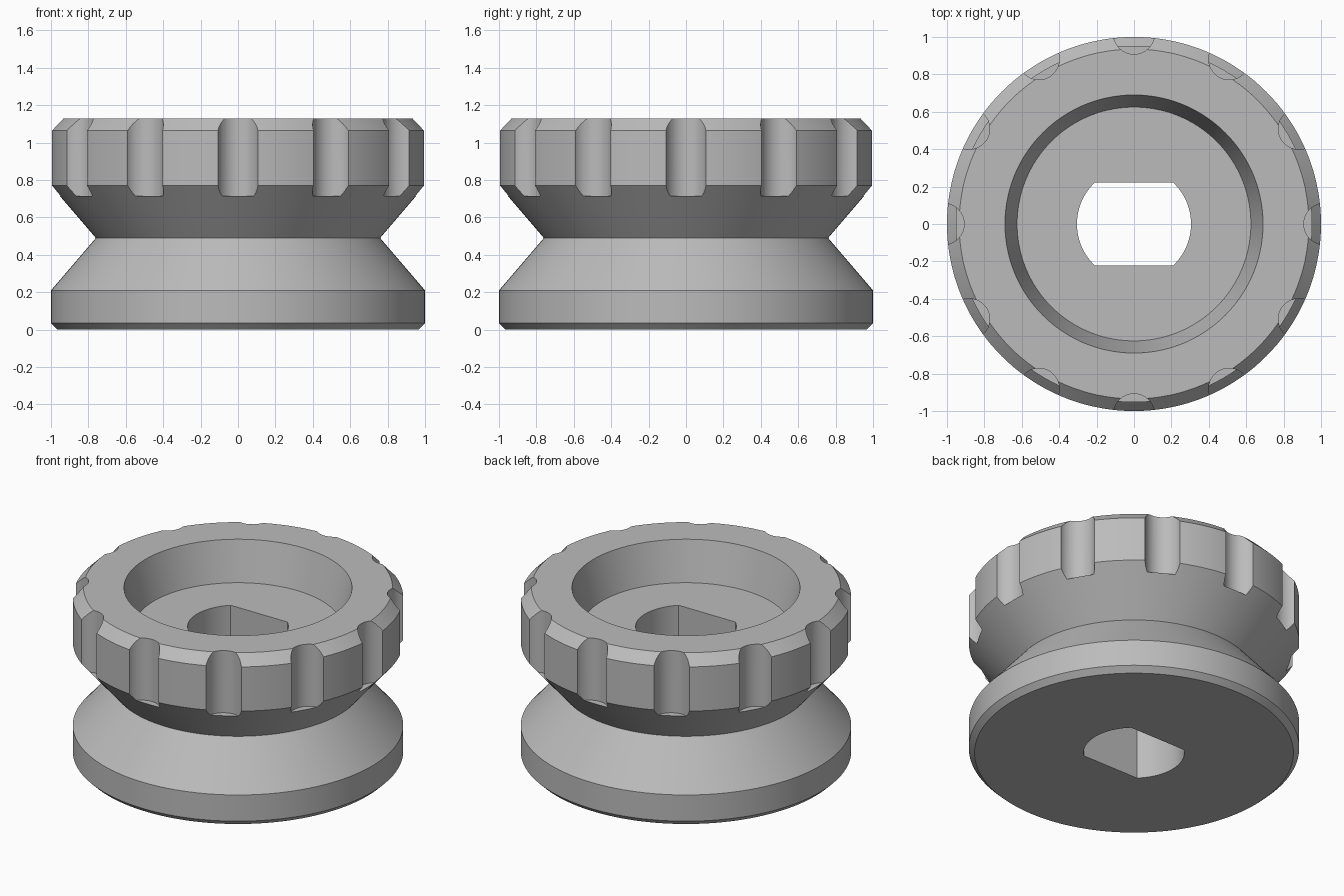
import bpy
import bmesh
from math import cos, sin, pi, radians, asin

cube = bpy.data.objects.get("Cube")
if cube:
    bpy.data.objects.remove(cube, do_unlink=True)

grey = bpy.data.materials.new("mid grey")
grey.use_nodes = True
colour = (0.5, 0.5, 0.5, 1)
grey.diffuse_color = colour
grey.node_tree.nodes["Principled BSDF"].inputs["Base Color"].default_value = colour


def circle(radius, count, cx=0, cy=0):
    return [(cx + radius * cos(2 * pi * i / count),
             cy + radius * sin(2 * pi * i / count)) for i in range(count)]


def add_loft(bm, layers):
    """Skin a stack of (outline, z) layers and cap both ends."""
    rings = [[bm.verts.new((x, y, z)) for x, y in outline] for outline, z in layers]
    for low, high in zip(rings, rings[1:]):
        for i in range(len(low)):
            j = (i + 1) % len(low)
            bm.faces.new((low[i], low[j], high[j], high[i]))
    bm.faces.new(rings[0][::-1])
    bm.faces.new(rings[-1])


def finish(name, bm):
    bmesh.ops.recalc_face_normals(bm, faces=bm.faces)
    mesh = bpy.data.meshes.new(name)
    bm.to_mesh(mesh)
    bm.free()
    mesh.materials.append(grey)
    obj = bpy.data.objects.new(name, mesh)
    bpy.context.collection.objects.link(obj)
    return obj


# Turned body: chamfered base flange, V neck, grip rim and tapered recess
profile = [(0.965, 0), (1, 0.035), (1, 0.21), (0.76, 0.49), (1, 0.77),
           (1, 1.065), (0.935, 1.13), (0.69, 1.13), (0.625, 0.87)]
bm = bmesh.new()
add_loft(bm, [(circle(r, 144), z) for r, z in profile])
knob = finish("grip_knob", bm)

# Twelve finger grooves around the rim
bm = bmesh.new()
for k in range(12):
    a = k * pi / 6
    outline = circle(0.11, 48, 1.018 * cos(a), 1.018 * sin(a))
    add_loft(bm, [(outline, 0.715), (outline, 1.3)])
grooves = finish("groove_cutter", bm)

# Through hole with two flat sides
hole_radius, flat = 0.305, 0.222
span = asin(flat / hole_radius)
steps = 24
outline = []
for start in (0, pi):
    for i in range(steps + 1):
        a = start - span + 2 * span * i / steps
        outline.append((hole_radius * cos(a), hole_radius * sin(a)))
bm = bmesh.new()
add_loft(bm, [(outline, -0.2), (outline, 1.5)])
hole = finish("shaft_hole_cutter", bm)

# Cut the knob, then drop the cutters
bpy.ops.object.select_all(action='DESELECT')
knob.select_set(True)
bpy.context.view_layer.objects.active = knob
for cutter in (grooves, hole):
    cutter.hide_render = True
    mod = knob.modifiers.new(cutter.name, 'BOOLEAN')
    mod.operation = 'DIFFERENCE'
    mod.solver = 'EXACT'
    mod.object = cutter
    bpy.ops.object.modifier_apply(modifier=mod.name)
    bpy.data.objects.remove(cutter, do_unlink=True)

bpy.ops.object.shade_smooth_by_angle(angle=radians(25))
